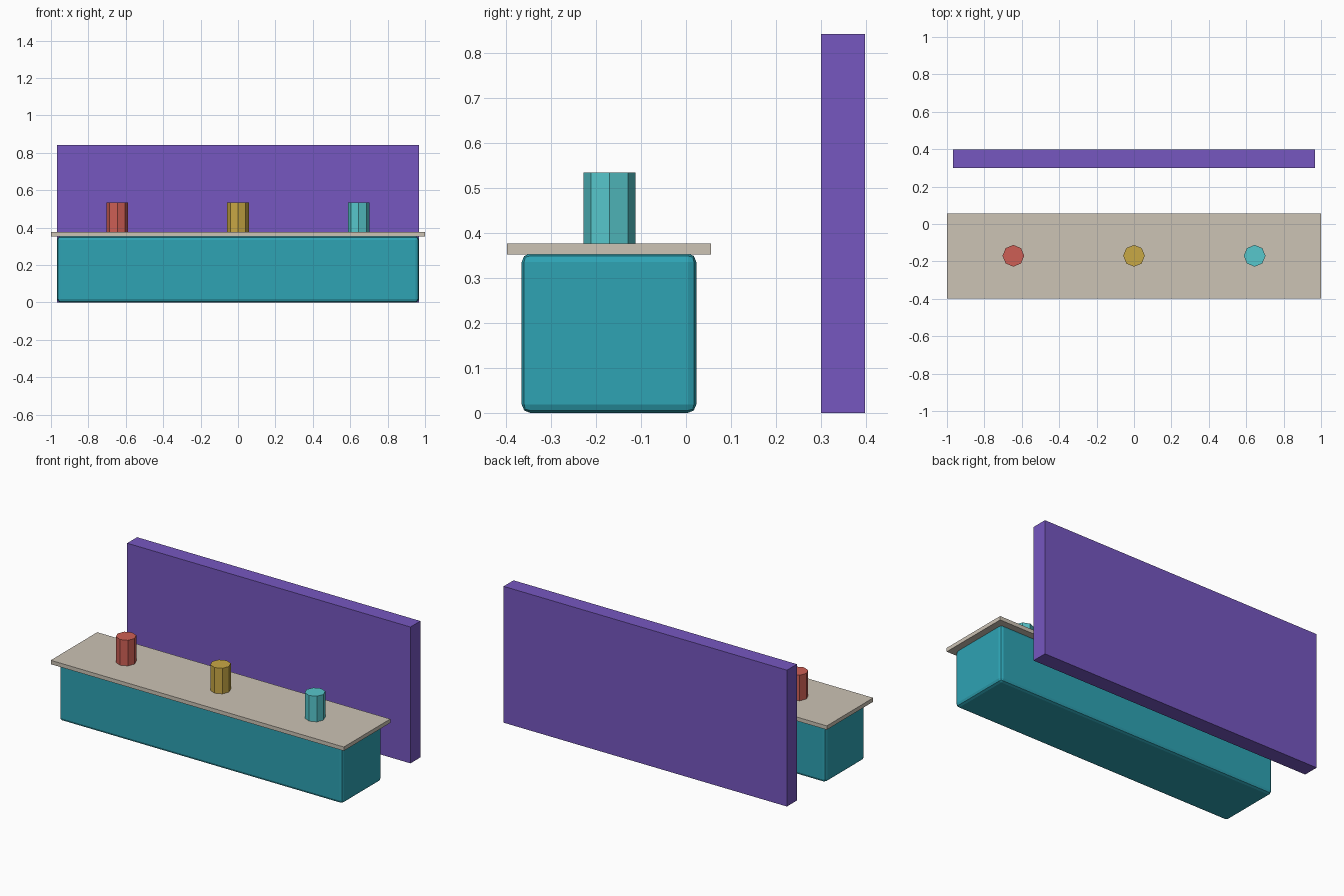
import bpy
from mathutils import Vector

cube = bpy.data.objects.get("Cube")
if cube:
    bpy.data.objects.remove(cube, do_unlink=True)


def material(name, srgb):
    linear = [((c / 255 + 0.055) / 1.055) ** 2.4 for c in srgb] + [1.0]
    mat = bpy.data.materials.new(name)
    mat.use_nodes = True
    mat.diffuse_color = linear
    mat.node_tree.nodes["Principled BSDF"].inputs["Base Color"].default_value = linear
    return mat


def box(name, low, high, mat):
    low, high = Vector(low), Vector(high)
    bpy.ops.mesh.primitive_cube_add(size=1, location=(low + high) / 2)
    obj = bpy.context.object
    obj.name = name
    obj.scale = high - low
    bpy.ops.object.transform_apply(location=False, rotation=False, scale=True)
    obj.data.materials.append(mat)
    return obj


def cup(name, x, mat):
    bottom, top = 0.376, 0.534
    bpy.ops.mesh.primitive_cylinder_add(
        vertices=8, radius=0.058, depth=top - bottom,
        location=(x, -0.17, (bottom + top) / 2))
    obj = bpy.context.object
    obj.name = name
    obj.data.materials.append(mat)


teal = material("teal", (46, 163, 180))
beige = material("beige", (204, 195, 181))
purple = material("purple", (118, 87, 192))
red = material("red", (206, 95, 85))
gold = material("gold", (201, 168, 69))
cyan = material("cyan", (87, 199, 204))

# Counter body with rounded edges
body = box("counter_body", (-0.967, -0.365, 0), (0.967, 0.023, 0.354), teal)
bevel = body.modifiers.new("rounded_edges", "BEVEL")
bevel.width = 0.019
bevel.segments = 2

# Overhanging counter top
box("counter_top", (-1, -0.397, 0.352), (1, 0.056, 0.376), beige)

# Free-standing panel behind the counter
box("back_panel", (-0.967, 0.3, 0), (0.967, 0.397, 0.841), purple)

# Row of eight-sided cups
for name, x, mat in (("right_cup", -0.645, red),
                     ("middle_cup", 0, gold),
                     ("left_cup", 0.645, cyan)):
    cup(name, x, mat)
